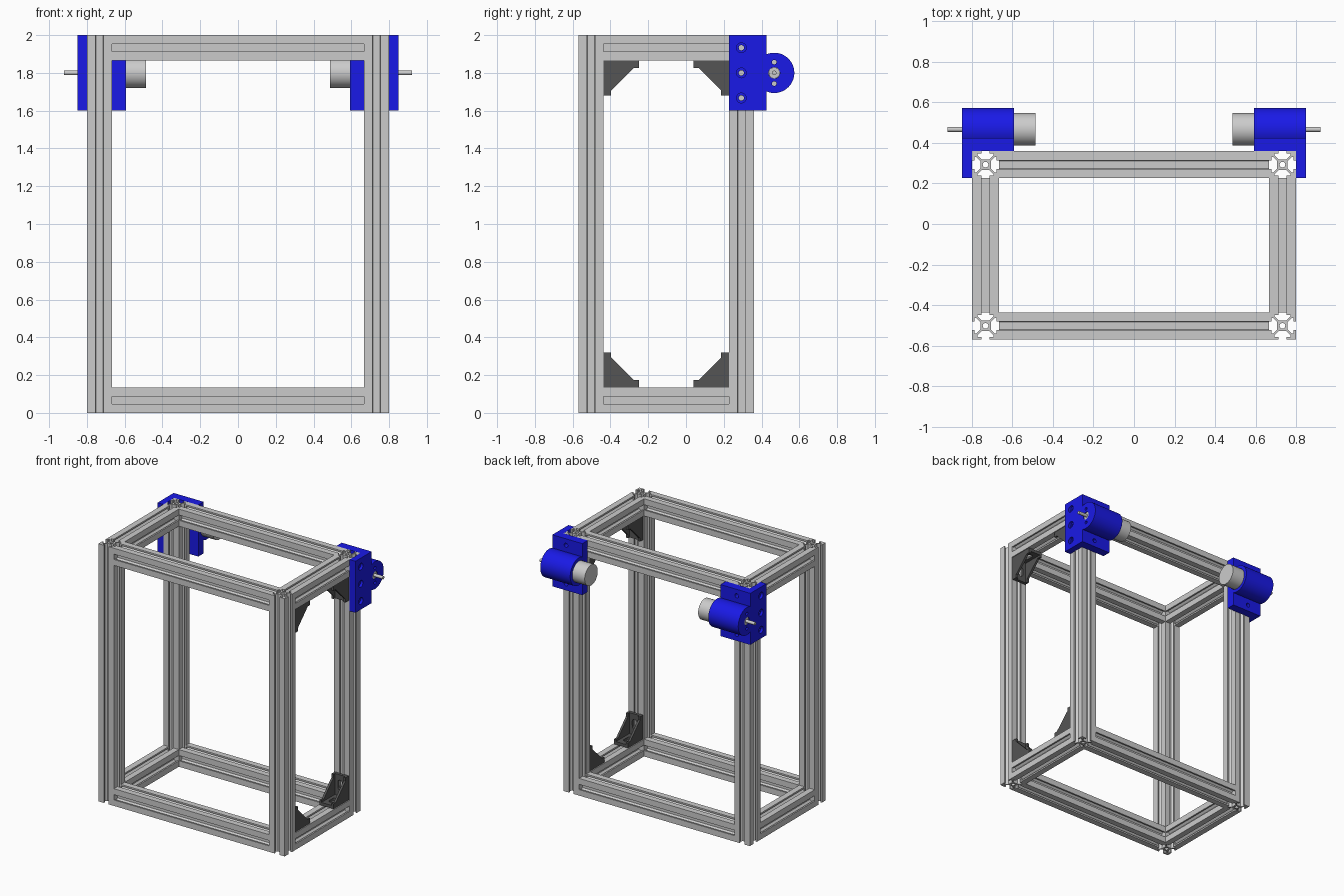
import bpy, bmesh
from math import sin, cos, pi
from mathutils import Matrix, Vector

if "Cube" in bpy.data.objects:
    bpy.data.objects.remove(bpy.data.objects["Cube"])

U = 1 / 150                       # one millimetre in model units
ALONG_Z = Matrix.Identity(4)
ALONG_X = Matrix(((0, 0, 1, 0), (1, 0, 0, 0), (0, 1, 0, 0), (0, 0, 0, 1)))  # profile in (y, z)
ALONG_Y = ALONG_X @ ALONG_X                                                  # profile in (z, x)


def colour(name, rgb):
    m = bpy.data.materials.new(name)
    m.diffuse_color = (*rgb, 1)
    m.use_nodes = True
    m.node_tree.nodes["Principled BSDF"].inputs["Base Color"].default_value = m.diffuse_color
    return m


BLUE = colour("blue_plastic", (0.01, 0.01, 0.8))
DARK = colour("dark_metal", (0.09, 0.09, 0.09))


def circle(r, x=0, y=0, n=48):
    return [(x + r * cos(2 * pi * i / n), y + r * sin(2 * pi * i / n)) for i in range(n)]


def add_prism(bm, loops, a, b, axis):
    """Closed outline plus hole loops, extruded from a to b along an axis."""
    rims = ([], [])
    for loop in loops:
        lo, hi = ([bm.verts.new(axis @ Vector((x, y, h))) for x, y in loop] for h in (a, b))
        n = len(loop)
        for i in range(n):
            j = (i + 1) % n
            bm.faces.new((lo[i], lo[j], hi[j], hi[i]))
            for rim, v in zip(rims, (lo, hi)):
                rim.append(bm.edges.get((v[i], v[j])))
    for rim in rims:
        bmesh.ops.triangle_fill(bm, edges=rim, use_beauty=True, normal=axis.to_3x3() @ Vector((0, 0, 1)))


def make(name, parts, material=None, smooth=False):
    bm = bmesh.new()
    for p in parts:
        add_prism(bm, *p)
    bmesh.ops.recalc_face_normals(bm, faces=bm.faces)
    me = bpy.data.meshes.new(name)
    bm.to_mesh(me)
    bm.free()
    if material:
        me.materials.append(material)
    ob = bpy.data.objects.new(name, me)
    bpy.context.collection.objects.link(ob)
    if smooth:
        shade(ob)
    return ob


def shade(ob):
    bpy.ops.object.select_all(action='DESELECT')
    ob.select_set(True)
    bpy.context.view_layer.objects.active = ob
    bpy.ops.object.shade_smooth_by_angle(angle=0.5)


def boolean(ob, operation, parts):
    tool = make("tool", parts)
    mod = ob.modifiers.new("cut", 'BOOLEAN')
    mod.operation, mod.solver, mod.object = operation, 'EXACT', tool
    bpy.context.view_layer.update()
    me = bpy.data.meshes.new_from_object(ob.evaluated_get(bpy.context.evaluated_depsgraph_get()))
    ob.modifiers.clear()
    ob.data = me
    bpy.data.objects.remove(tool)


def mirror_x(ob):
    ob.modifiers.new("mirror", 'MIRROR').use_mirror_merge = False


# T-slot extrusion cross-section: one quarter, turned four times, with a centre bore
quarter = [(10, -10), (10, -3.1), (8.2, -3.1), (8.2, -5.8), (6.86, -5.8), (3.9, -2.84),
           (3.9, 2.84), (6.86, 5.8), (8.2, 5.8), (8.2, 3.1), (10, 3.1)]
outline = []
for k in range(4):
    c, s = round(cos(k * pi / 2)), round(sin(k * pi / 2))
    outline += [((c * x - s * y) * U, (s * x + c * y) * U) for x, y in quarter]
SLOT = [outline, circle(2.1 * U, n=24)]

PX, FRONT, BACK, H = 0.733, -0.503, 0.293, 10 * U

# posts and rails of the frame
for sx, side in ((-1, "left"), (1, "right")):
    for y, end in ((FRONT, "front"), (BACK, "back")):
        post = make(f"{end}_{side}_post", [(SLOT, 0, 2, ALONG_Z)], smooth=True)
        post.location = (sx * PX, y, 0)
for z, level in ((H, "lower"), (2 - H, "upper")):
    for y, end in ((FRONT, "front"), (BACK, "back")):
        rail = make(f"{level}_{end}_rail", [(SLOT, -PX + H, PX - H, ALONG_X)], smooth=True)
        rail.location = (0, y, z)
    for sx, side in ((-1, "left"), (1, "right")):
        rail = make(f"{level}_{side}_rail", [(SLOT, FRONT + H, BACK - H, ALONG_Y)], smooth=True)
        rail.location = (sx * PX, 0, z)

# corner brackets, on the right side only: two gusset walls and two slotted feet
gusset = [(x * U, y * U) for x, y in ((0, 0), (28, 0), (28, 6), (24, 6), (6, 24), (6, 28), (0, 28))]
W, T, L = 6.5 * U, 3.5 * U, 28 * U
slot_z = [(x + (3 * U if x > 16 * U else -3 * U), y) for x, y in circle(2.7 * U, 16.01 * U, 0, 25)]
foot = [(0, -W), (L, -W), (L, W), (0, W)]
swap = lambda pts: [(y, x) for x, y in pts]
bracket_parts = [([gusset], -9 * U, -W, ALONG_X), ([gusset], W, 9 * U, ALONG_X),
                 ([swap(foot), swap(slot_z)], 0, T, ALONG_Z),
                 ([foot, slot_z], 0, T, ALONG_Y)]
corners = ((FRONT + H, 2 * H, "lower_front"), (BACK - H, 2 * H, "lower_back"),
           (BACK - H, 2 - 2 * H, "upper_back"), (FRONT + H, 2 - 2 * H, "upper_front"))
for k, (y, z, where) in enumerate(corners):
    br = make(f"{where}_corner_bracket", bracket_parts, DARK)
    br.location = (PX, y, z)
    br.rotation_euler.x = k * pi / 2

# motor mounts: L-shaped plate merged with a round housing, then drilled
MY, MZ = 0.467, 1.8
ell = [(0.8, 0.227), (0.85, 0.227), (0.85, 0.425), (0.593, 0.425), (0.593, 0.36), (0.8, 0.36)]
mount = make("motor_mounts", [([ell], 1.6, 2.0, ALONG_Z)], BLUE)
boolean(mount, 'UNION', [([circle(0.1065, MY, MZ, 64)], 0.593, 0.85, ALONG_X)])
boolean(mount, 'DIFFERENCE', [([circle(0.081, MY, MZ)], 0.5, 0.825, ALONG_X)])
holes = [(0.03, MY, MZ), (0.012, MY, MZ + 0.057), (0.012, MY, MZ - 0.057)]
holes += [(0.014, BACK, z) for z in (1.667, 1.8, 1.933)]
boolean(mount, 'DIFFERENCE', [([circle(r, y, z, 24)], 0.79, 0.9, ALONG_X) for r, y, z in holes])
boolean(mount, 'DIFFERENCE', [([circle(0.026, BACK, z, 24)], 0.83, 0.9, ALONG_X)
                              for z in (1.667, 1.8, 1.933)])
boolean(mount, 'DIFFERENCE', [([circle(0.016, z, PX, 24)], 0.3, 0.5, ALONG_Y)
                              for z in (1.65, 1.95)])
shade(mount)
mirror_x(mount)

# motors: can, front boss and output shaft
for name, r, a, b in (("motor_cans", 0.08, 0.487, 0.824), ("motor_bosses", 0.029, 0.82, 0.845),
                      ("motor_shafts", 0.012, 0.84, 0.922)):
    mirror_x(make(name, [([circle(r, MY, MZ)], a, b, ALONG_X)], smooth=True))
